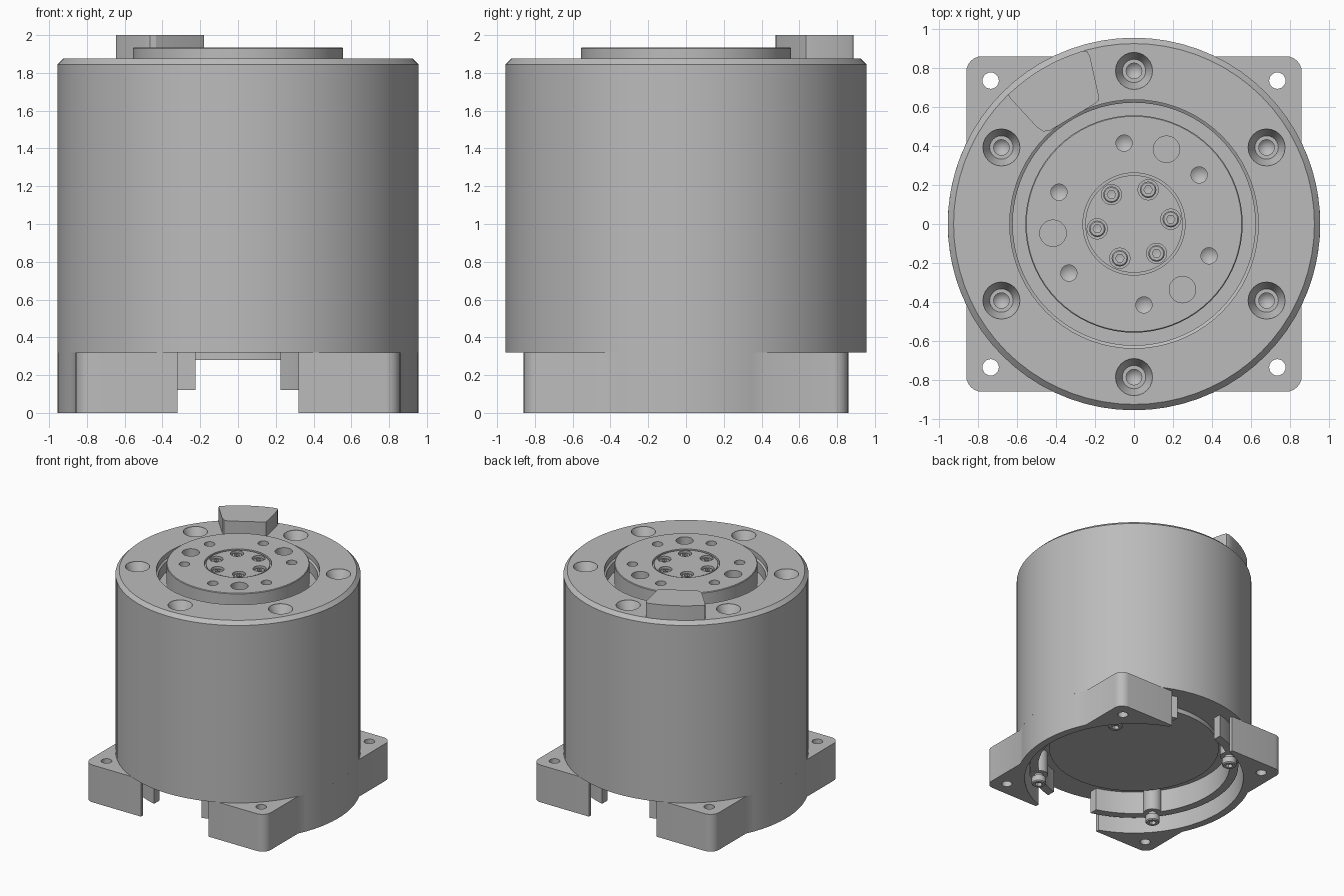
import bpy, bmesh
from math import radians, cos, sin, sqrt, asin, acos, pi

if "Cube" in bpy.data.objects:
    bpy.data.objects.remove(bpy.data.objects["Cube"], do_unlink=True)

grey = bpy.data.materials.new("machined grey")
grey.use_nodes = True
COLOUR = (0.5, 0.5, 0.5, 1)
grey.diffuse_color = COLOUR
grey.node_tree.nodes["Principled BSDF"].inputs["Base Color"].default_value = COLOUR


def lathe(bm, profile, x=0, y=0, segs=24, turn=0):
    """Revolve (radius, height) points about a vertical axis through x, y."""
    rings = []
    for r, z in profile:
        count = 1 if r == 0 else segs
        angles = [turn + 2 * pi * i / segs for i in range(count)]
        rings.append([bm.verts.new((x + r * cos(a), y + r * sin(a), z)) for a in angles])
    for lo, hi in zip(rings, rings[1:]):
        for i in range(segs):
            j = (i + 1) % segs
            quad = [lo[i % len(lo)], lo[j % len(lo)], hi[j % len(hi)], hi[i % len(hi)]]
            bm.faces.new(list(dict.fromkeys(quad)))


def prism(bm, outline, z0, z1):
    """Extrude a flat outline upwards."""
    face = bm.faces.new([bm.verts.new((x, y, z0)) for x, y in outline])
    top = bmesh.ops.extrude_face_region(bm, geom=[face])["geom"]
    bmesh.ops.translate(bm, vec=(0, 0, z1 - z0),
                        verts=[v for v in top if isinstance(v, bmesh.types.BMVert)])


def arc(r, a0, a1, n, cx=0, cy=0):
    return [(cx + r * cos(a0 + (a1 - a0) * i / n), cy + r * sin(a0 + (a1 - a0) * i / n))
            for i in range(n + 1)]


def around(radius, start, count):
    return [(radius * cos(radians(start + 360 * i / count)),
             radius * sin(radians(start + 360 * i / count))) for i in range(count)]


def finish(name, bm, cutter_bm=None):
    bmesh.ops.recalc_face_normals(bm, faces=bm.faces)
    mesh = bpy.data.meshes.new(name)
    bm.to_mesh(mesh)
    bm.free()
    ob = bpy.data.objects.new(name, mesh)
    bpy.context.collection.objects.link(ob)
    mesh.materials.append(grey)
    bpy.ops.object.select_all(action="DESELECT")
    ob.select_set(True)
    bpy.context.view_layer.objects.active = ob
    if cutter_bm:
        cutter = finish(name + "_cutter", cutter_bm)
        ob.select_set(True)
        bpy.context.view_layer.objects.active = ob
        mod = ob.modifiers.new("holes", "BOOLEAN")
        mod.operation, mod.solver, mod.object = "DIFFERENCE", "EXACT", cutter
        bpy.ops.object.modifier_apply(modifier=mod.name)
        bpy.data.objects.remove(cutter, do_unlink=True)
    bpy.ops.object.select_all(action="DESELECT")
    ob.select_set(True)
    bpy.ops.object.shade_smooth_by_angle(angle=radians(25))
    return ob


SEGS = 72
R = 0.955       # housing radius
HALF = 0.86     # half width of the square flange
FLOOR = 0.32    # underside of the housing

# Housing with a stepped annular recess and countersunk mounting holes
bm, cut = bmesh.new(), bmesh.new()
lathe(bm, [(0, FLOOR), (R, FLOOR), (R, 1.845), (0.925, 1.875), (0.637, 1.875),
           (0.637, 1.83), (0.622, 1.82), (0.622, 1.73), (0, 1.73)], segs=SEGS)
for x, y in around(0.785, 30, 6):
    lathe(cut, [(0, 1.70), (0.04, 1.74), (0.04, 1.80), (0.06, 1.80),
                (0.095, 1.87), (0.095, 1.9), (0, 1.9)], x, y)
finish("housing", bm, cut)

# Output flange with dowel bores, tapped holes and bolt counterbores
bm, cut = bmesh.new(), bmesh.new()
lathe(bm, [(0, 1.7), (0.557, 1.7), (0.557, 1.93), (0.552, 1.935), (0.262, 1.935),
           (0.262, 1.9), (0.25, 1.9), (0.25, 1.93), (0, 1.93)], segs=SEGS)
for x, y in around(0.418, 66.5, 3):
    lathe(cut, [(0, 1.83), (0.068, 1.83), (0.068, 2), (0, 2)], x, y)
for x, y in around(0.418, 37, 6):
    lathe(cut, [(0, 1.86), (0.042, 1.89), (0.042, 2), (0, 2)], x, y, 16)
for x, y in around(0.19, 7.5, 6):
    lathe(cut, [(0, 1.87), (0.052, 1.87), (0.052, 2), (0, 2)], x, y)
finish("output_flange", bm, cut)

# Socket bolts in the hub of the flange
bm, cut = bmesh.new(), bmesh.new()
for x, y in around(0.19, 7.5, 6):
    lathe(bm, [(0, 1.86), (0.042, 1.86), (0.042, 1.912), (0.036, 1.918), (0, 1.918)], x, y)
    lathe(cut, [(0, 1.885), (0.022, 1.89), (0.022, 1.95), (0, 1.95)], x, y, 6)
finish("hub_bolts", bm, cut)

# Raised stop block on the housing rim, with softened corners
bm = bmesh.new()
outline = [(-0.435, 0.477), (-0.2, 0.617), (-0.18, 0.635), (-0.181, 0.66), (-0.226, 0.86),
           (-0.24, 0.885), (-0.265, 0.887)]
outline += arc(0.925, radians(107.5), radians(132.5), 10)[1:]
outline += [(-0.645, 0.665), (-0.635, 0.645), (-0.497, 0.495), (-0.465, 0.475)]
prism(bm, outline, 1.865, 2.0)
finish("stop_block", bm)

# Base flange: two mirrored C shapes with rounded corners and a wide slot between
SLOT, CORNER, BORE = 0.32, 0.08, 0.89
edge = HALF - CORNER
side = acos(HALF / R)
gap = acos(SLOT / BORE)
outline = [(SLOT, -HALF)] + arc(CORNER, -pi / 2, 0, 6, edge, -edge)
outline += arc(R, -side, side, 12)
outline += arc(CORNER, 0, pi / 2, 6, edge, edge) + [(SLOT, HALF)]
outline += arc(BORE, gap, -gap, 30)
bm, cut = bmesh.new(), bmesh.new()
for s in (1, -1):
    prism(bm, [(s * x, y) for x, y in outline], 0, FLOOR)
    for t in (1, -1):
        lathe(cut, [(0, -0.1), (0.042, -0.1), (0.042, 0.5), (0, 0.5)], s * 0.735, t * 0.735)
finish("base_flange", bm, cut)

# Inner skirt, split by a narrower slot
bm = bmesh.new()
outer, inner = acos(0.225 / 0.85), acos(0.225 / 0.78)
outline = arc(0.85, -outer, outer, 30) + arc(0.78, inner, -inner, 30)
for s in (1, -1):
    prism(bm, [(s * x, y) for x, y in outline], 0.12, FLOOR + 0.01)
finish("inner_skirt", bm)

# Bottom cover
bm = bmesh.new()
lathe(bm, [(0, 0.28), (0.69, 0.28), (0.69, FLOOR + 0.01), (0, FLOOR + 0.01)], segs=SEGS)
finish("bottom_cover", bm)

# Socket screws hanging below the skirt, with their bosses
bm, cut, bosses = bmesh.new(), bmesh.new(), bmesh.new()
for x, y in around(0.79, 39, 4):
    lathe(bm, [(0, 0.03), (0.05, 0.03), (0.058, 0.038), (0.058, 0.09),
               (0.035, 0.09), (0.035, 0.15), (0, 0.15)], x, y)
    lathe(cut, [(0, -0.1), (0.03, -0.1), (0.03, 0.06), (0, 0.065)], x, y, 6)
    lathe(bosses, [(0, 0.119), (0.075, 0.119), (0.075, FLOOR + 0.01), (0, FLOOR + 0.01)], x, y)
finish("base_screws", bm, cut)
finish("screw_bosses", bosses)
